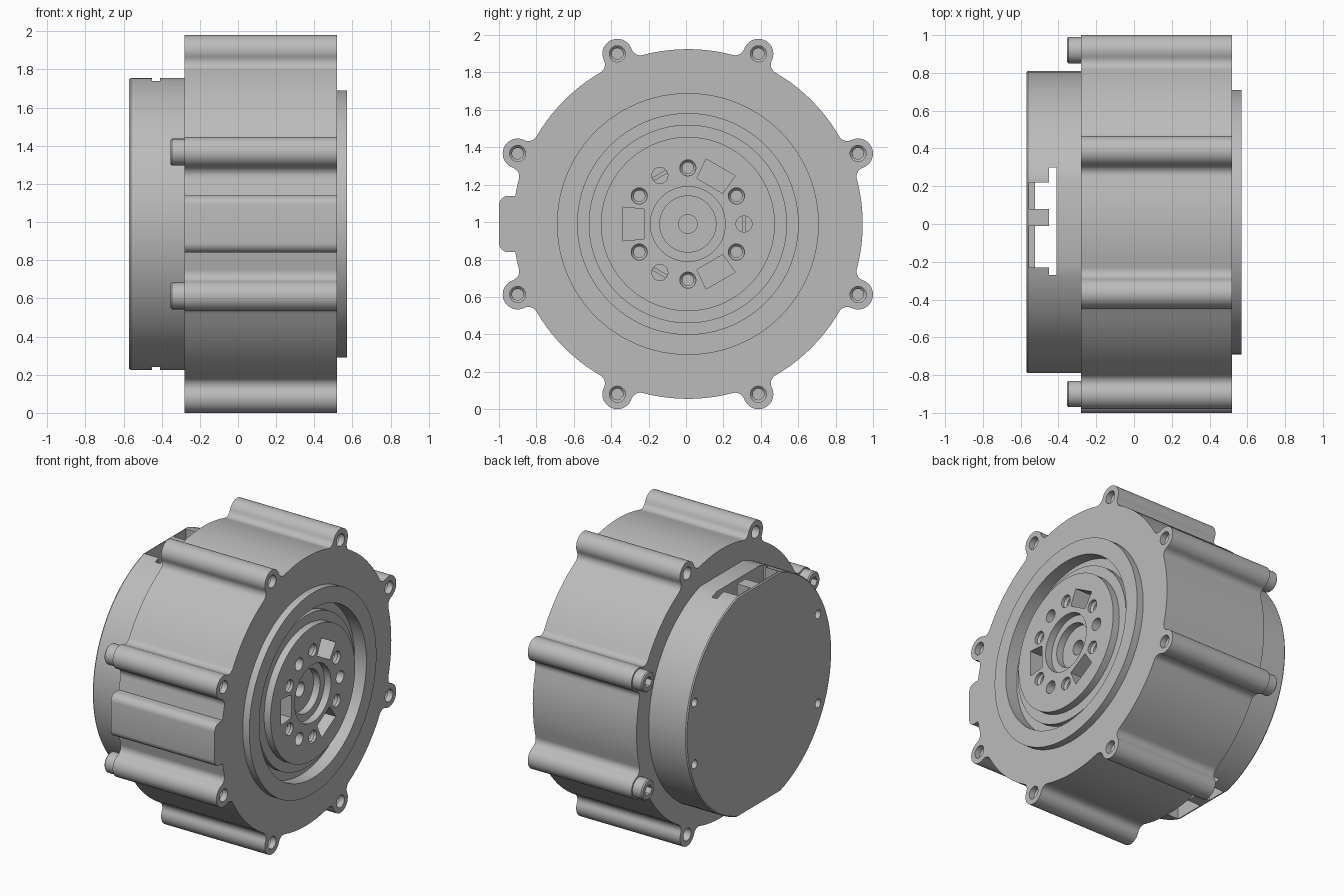
import bpy
import bmesh
from math import sin, cos, pi, acos, atan2, radians, sqrt, asin

if "Cube" in bpy.data.objects:
    bpy.data.objects.remove(bpy.data.objects["Cube"], do_unlink=True)

CY, CZ = 0.01, 0.99          # the main axis runs along x through this point
BACK, FACE, FRONT, REAR = -0.28, 0.52, 0.57, -0.57

metal = bpy.data.materials.new("grey_metal")
metal.use_nodes = True
grey = (0.5, 0.5, 0.5, 1)
metal.diffuse_color = grey
metal.node_tree.nodes["Principled BSDF"].inputs["Base Color"].default_value = grey


def finish(name, bm):
    bmesh.ops.remove_doubles(bm, verts=bm.verts, dist=1e-5)
    bmesh.ops.recalc_face_normals(bm, faces=bm.faces)
    mesh = bpy.data.meshes.new(name)
    bm.to_mesh(mesh)
    bm.free()
    mesh.materials.append(metal)
    obj = bpy.data.objects.new(name, mesh)
    bpy.context.collection.objects.link(obj)
    return obj


def prism(name, pts, x0, x1, chamfer=0.0):
    """Extrude a (y, z) outline, relative to the axis, from x0 to x1."""
    bm = bmesh.new()
    levels = [(x0, 1 - chamfer)] + ([(x0 + chamfer, 1)] if chamfer else []) + [(x1, 1)]
    loops = [[bm.verts.new((x, CY + y * s, CZ + z * s)) for y, z in pts] for x, s in levels]
    n = len(pts)
    for a, b in zip(loops, loops[1:]):
        for i in range(n):
            j = (i + 1) % n
            bm.faces.new((a[i], a[j], b[j], b[i]))
    bm.faces.new(loops[0])
    bm.faces.new(loops[-1])
    return finish(name, bm)


def lathe(name, profile, y=0.0, z=0.0, steps=32, closed=False):
    """Spin an (r, x) profile about an x-parallel line at offset (y, z)."""
    bm = bmesh.new()
    vs = [bm.verts.new((x, CY + y, CZ + z + r)) for r, x in profile]
    es = [bm.edges.new(p) for p in zip(vs, vs[1:])]
    if closed:
        es.append(bm.edges.new((vs[-1], vs[0])))
    bmesh.ops.spin(bm, geom=vs + es, cent=(0, CY + y, CZ + z), axis=(1, 0, 0),
                   angle=2 * pi, steps=steps)
    return finish(name, bm)


def combine(obj, tools, operation='DIFFERENCE'):
    for tool in tools:
        tool.hide_render = True
        mod = obj.modifiers.new("cut", 'BOOLEAN')
        mod.operation, mod.solver, mod.object = operation, 'EXACT', tool
    deps = bpy.context.evaluated_depsgraph_get()
    mesh = bpy.data.meshes.new_from_object(obj.evaluated_get(deps))
    obj.modifiers.clear()
    obj.data = mesh
    for tool in tools:
        bpy.data.objects.remove(tool, do_unlink=True)


def arc(cx, cy, r, a0, a1, n):
    return [(cx + r * cos(a0 + (a1 - a0) * i / n), cy + r * sin(a0 + (a1 - a0) * i / n))
            for i in range(n + 1)]


def turn(pts, a):
    return [(y * cos(a) - z * sin(a), y * sin(a) + z * cos(a)) for y, z in pts]


def rect(y0, y1, z0, z1):
    return [(y0, z0), (y1, z0), (y1, z1), (y0, z1)]


def polar(r, deg):
    return r * cos(radians(deg)), r * sin(radians(deg))


# Housing outline: round body with eight filleted bolt lobes
R, D, LOBE, FILLET = 0.935, 0.985, 0.08, 0.05
P, Q = R + FILLET, LOBE + FILLET
phi = acos((P * P + D * D - Q * Q) / (2 * P * D))
beta = atan2(P * sin(phi), P * cos(phi) - D)
half = arc(D, 0, LOBE, 0, beta, 10)
half += arc(P * cos(phi), P * sin(phi), FILLET, beta + pi, phi + pi, 8)[1:]
lobe = [(y, -z) for y, z in reversed(half[1:])] + half
lobe += arc(0, 0, R, phi, pi / 4 - phi, 10)[1:-1]
lobe_angles = [22.5 + 45 * k for k in range(8)]
outline = [p for a in lobe_angles for p in turn(lobe, radians(a))]
housing = prism("housing", outline, BACK, FACE)

# Rounded pad on the front side
c = 0.05
pad = rect(-0.88, -0.87, -0.15, 0.15)[1:3]
pad += arc(-1.01 + c, 0.15 - c, c, pi / 2, pi, 6) + arc(-1.01 + c, c - 0.15, c, pi, 1.5 * pi, 6)
combine(housing, [prism("pad", pad, BACK, FACE)], 'UNION')

# Output cavity and lobe holes; side lobes carry screws at the back
cuts = [lathe("cavity", [(0, 0.25), (0.61, 0.25), (0.61, 0.7), (0, 0.7)], steps=96)]
screw_spots = []
for a in lobe_angles:
    y, z = polar(D, a)
    cuts.append(lathe("hole", [(0, 0.6), (0.043, 0.6), (0.043, 0.48), (0.03, 0.465),
                               (0.03, 0.3), (0, 0.3)], y, z, 24))
    if abs(y) > abs(z):
        screw_spots.append((y, z))
    else:
        cuts.append(lathe("hole", [(0, -0.4), (0.043, -0.4), (0.043, -0.1), (0, -0.1)], y, z, 24))
combine(housing, cuts)

# Raised ring around the output
ring = lathe("output_ring", [(0.7, 0.515), (0.7, FRONT), (0.59, FRONT), (0.59, 0.3),
                             (0.62, 0.3), (0.62, 0.515)], steps=96, closed=True)

# Output disc with stepped bore
disc = lathe("output_disc", [
    (0, 0.32), (0.05, 0.32), (0.05, 0.47), (0.15, 0.47), (0.15, 0.52), (0.2, 0.52),
    (0.2, FRONT), (0.465, FRONT), (0.465, 0.52), (0.53, 0.52), (0.53, 0.48),
    (0.6, 0.48), (0.6, 0.26), (0, 0.26)], steps=96)
cuts = []
for deg in range(30, 360, 60):
    cuts.append(lathe("tapped", [(0, 0.6), (0.043, 0.6), (0.043, 0.55), (0.03, 0.535),
                                 (0.03, 0.42), (0, 0.42)], *polar(0.3, deg), 24))
for deg in (0, 120, 240):
    cuts.append(lathe("pin_hole", [(0, 0.6), (0.043, 0.6), (0.043, 0.45), (0, 0.45)],
                      *polar(0.3, deg), 24))
    window = [(0.235, -0.08), (0.35, -0.09), (0.35, 0.09), (0.235, 0.08)]
    cuts.append(prism("window", turn(window, radians(deg + 60)), 0.45, 0.6))
combine(disc, cuts)

# Cross bars inside the three pin holes
bars = []
for deg in (0, 120, 240):
    bar = rect(0.29, 0.31, -0.042, 0.042)
    bars.append(prism("pin_bar", turn(bar, radians(deg)), 0.44, 0.5))

# Rear cap: round with flats at the top and bottom
CAP, FLAT = 0.8, 0.765
w = asin(FLAT / CAP)
cap_outline = arc(0, 0, CAP, -w, w, 40) + arc(0, 0, CAP, pi - w, pi + w, 40)
cap = prism("rear_cap", cap_outline, REAR, BACK + 0.01, 0.008)


def slot(x0, x1, y0, y1, z0=-1, z1=1):
    return prism("slot", rect(y0 - CY, y1 - CY, z0, z1), x0, x1)


# Cable slots through the cap, with shallow ledges at both ends
cuts = [slot(-0.45, -0.41, -0.27, 0.30)]
for y0, y1 in ((0.08, 0.22), (-0.23, -0.01)):
    cuts.append(slot(-0.525, -0.44, y0, y1))
    for s in (-1, 1):
        cuts.append(slot(-0.555, -0.51, y0, y1, min(s, 0.6 * s), max(s, 0.6 * s)))
for y, z in ((-0.65, 0.31), (0.71, 0.215)):
    for s in (-1, 1):
        cuts.append(lathe("cap_hole", [(0, -0.6), (0.03, -0.6), (0.03, -0.5), (0, -0.5)],
                          y, z * s, 20))
combine(cap, cuts)

# Socket-head screws
screws = []
for y, z in screw_spots:
    screw = lathe("screw", [(0, -0.355), (0.062, -0.355), (0.07, -0.347), (0.07, -0.27),
                            (0, -0.27)], y, z, 32)
    hexagon = [(y + 0.038 * cos(k * pi / 3), z + 0.038 * sin(k * pi / 3)) for k in range(6)]
    combine(screw, [prism("socket", hexagon, -0.4, -0.315)])
    screws.append(screw)

# Smooth shading with sharp edges kept
bpy.ops.object.select_all(action='DESELECT')
for obj in [housing, ring, disc, cap] + bars + screws:
    obj.select_set(True)
    bpy.context.view_layer.objects.active = obj
bpy.ops.object.shade_smooth_by_angle(angle=radians(30))
